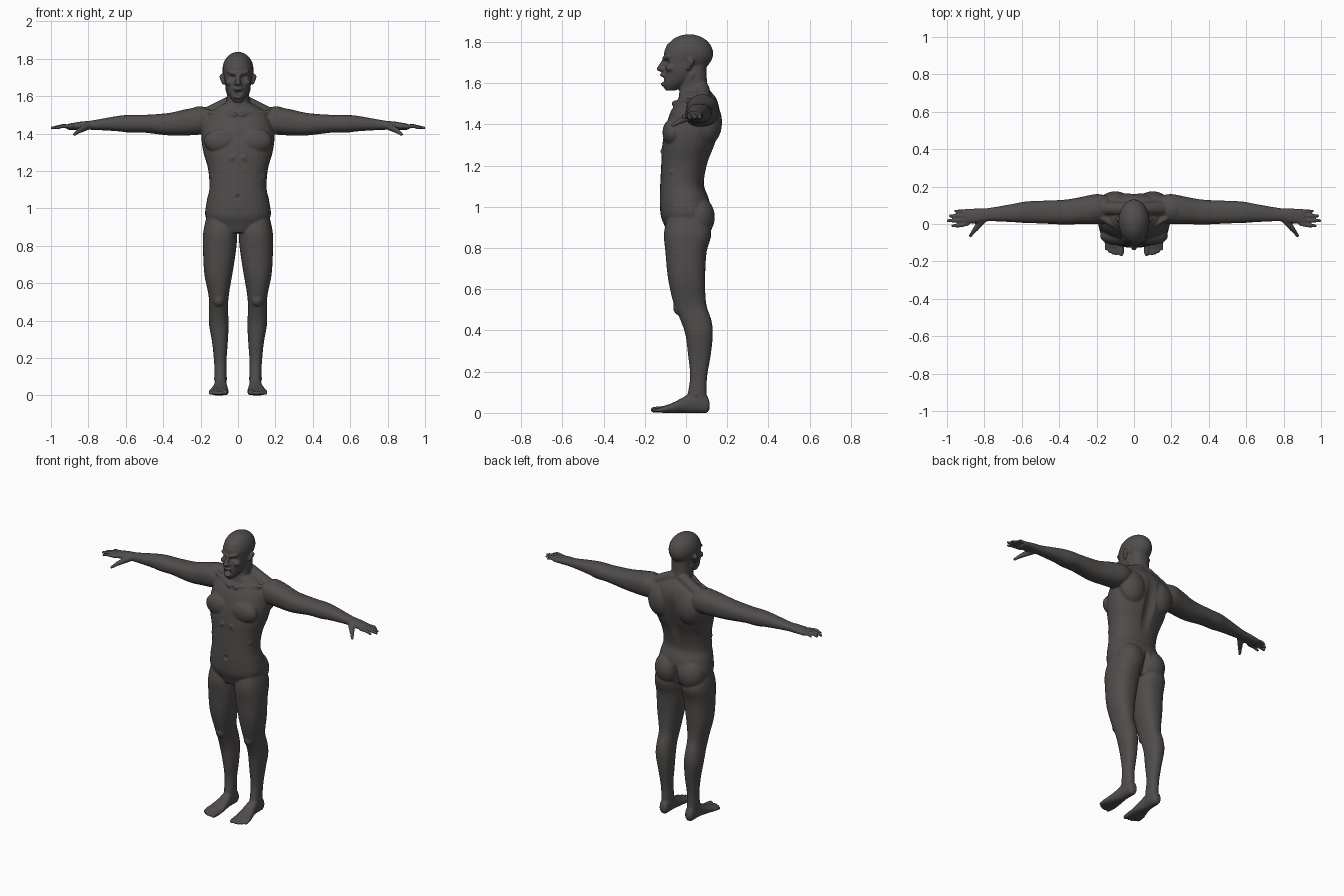
import bpy
import bmesh
from math import cos, sin, pi, copysign
from mathutils import Matrix, Vector

cube = bpy.data.objects.get("Cube")
if cube:
    bpy.data.objects.remove(cube, do_unlink=True)

# Everything is modelled in centimetres and converted at the end
SIDES = (1, -1)


def spline(rings, steps=5):
    """Smooth a list of ring measurements."""
    out = []
    for i in range(len(rings) - 1):
        picks = (max(i - 1, 0), i, i + 1, min(i + 2, len(rings) - 1))
        a, b, c, d = (Vector(rings[k]) for k in picks)
        for s in range(steps):
            t = s / steps
            out.append(b + (c - a) * t / 2 + (a * 2 - b * 5 + c * 4 - d) * t**2 / 2
                       + (b * 3 - a - c * 3 + d) * t**3 / 2)
    return out + [Vector(rings[-1])]


def loft(bm, rings, axis, side=1, power=2.3, sides=32):
    """Skin rings of (position, low, high, low, high) along an axis."""
    loops = []
    for pos, lo_a, hi_a, lo_b, hi_b in spline(rings):
        loop = []
        for k in range(sides):
            ca, sa = cos(2 * pi * k / sides), sin(2 * pi * k / sides)
            a = (lo_a + hi_a) / 2 + (hi_a - lo_a) / 2 * copysign(abs(ca) ** (2 / power), ca)
            b = (lo_b + hi_b) / 2 + (hi_b - lo_b) / 2 * copysign(abs(sa) ** (2 / power), sa)
            x, y, z = {"x": (pos, a, b), "y": (a, pos, b), "z": (a, b, pos)}[axis]
            loop.append(bm.verts.new((x * side, y, z)))
        loops.append(loop)
    for low, high in zip(loops, loops[1:]):
        for k in range(sides):
            n = (k + 1) % sides
            bm.faces.new((low[k], low[n], high[n], high[k]))
    bm.faces.new(loops[0])
    bm.faces.new(loops[-1])


def blob(bm, centre, radii, side=1):
    """Ellipsoid muscle or feature."""
    x, y, z = centre
    mat = Matrix.Translation((x * side, y, z)) @ Matrix.Diagonal((*radii, 1))
    bmesh.ops.create_uvsphere(bm, u_segments=24, v_segments=16, radius=1, matrix=mat)


def limb(bm, start, end, r_start, r_end, side=1):
    """Tapered capsule."""
    mirror = Vector((side, 1, 1))
    p, q = Vector(start) * mirror, Vector(end) * mirror
    turn = (q - p).to_track_quat("Z", "Y").to_matrix().to_4x4()
    bmesh.ops.create_cone(bm, cap_ends=True, segments=20, radius1=r_start, radius2=r_end,
                          depth=(q - p).length, matrix=Matrix.Translation((p + q) / 2) @ turn)
    blob(bm, p, (r_start,) * 3)
    blob(bm, q, (r_end,) * 3)


def dent(mesh, centre, radii, depth):
    """Press a soft hollow into the skin along y."""
    for v in mesh.vertices:
        d = sum(((p - c) / r) ** 2 for p, c, r in zip(v.co, centre, radii))
        if d < 1:
            v.co.y += depth * (1 - d) ** 2


body = bmesh.new()

# Torso: height, half width, front, back
torso = [(87, 8, -9, 8), (91, 14, -10.5, 11), (96, 17.5, -12.3, 12.5), (104, 16.7, -12.7, 11),
         (111, 15.3, -12.5, 8.7), (121, 16, -12, 10.5), (130, 18.5, -11.5, 14),
         (138, 19.5, -10, 16), (146, 18, -7.5, 16.5), (152, 14, -4, 15), (156, 8, -3, 12)]
loft(body, [(z, -w, w, f, b) for z, w, f, b in torso], "z")

# Neck, face and skull
neck = [(146, 9, -5, 15), (152, 7.2, -3.7, 13), (158, 6.1, -3, 10.7), (164, 6, -2, 10), (171, 6, 0, 10)]
loft(body, [(z, -w, w, f, b) for z, w, f, b in neck], "z")
face = [(156.5, 2, -10, -5), (159, 4, -11.2, 0), (162, 5.7, -11.2, 5), (166, 6.9, -11, 7),
        (170, 7.4, -10.5, 8), (175, 7.6, -10.6, 8), (179, 6, -9, 8)]
loft(body, [(z, -w, w, f, b) for z, w, f, b in face], "z", power=2)
blob(body, (0, 1.5, 174.4), (8.3, 11.7, 9.3))
limb(body, (0, -10.5, 171), (0, -12.8, 167), 1, 1.4)
blob(body, (0, -11, 163.9), (2.7, 1.7, 1.1))
blob(body, (0, -10.8, 159.6), (2.5, 1.6, 1.1))
for s in SIDES:
    limb(body, (1.2, -10.7, 172), (5, -8.7, 173), 1, .9, s)
    blob(body, (1.3, -11.5, 166.7), (1, 1.3, .9), s)
    blob(body, (4.6, -7.6, 167.3), (2.2, 2.4, 1.8), s)
    limb(body, (8.4, 2.5, 170.4), (7.7, 1, 167), 1.6, 1, s)
    limb(body, (1.5, -4, 149), (5, 3, 164), 1.2, 1.8, s)

# Arms: position, front, back, bottom, top
arm = [(14, 1, 15, 141, 152.5), (20, 0, 16, 139.5, 154), (28, 0, 14.5, 139, 153),
       (37, -.3, 13, 139, 151), (50, .3, 12.4, 140.5, 150), (58, .5, 12, 140.5, 150),
       (65, 1, 10.7, 141.3, 149.3), (78, 1.5, 8.5, 142, 147), (84, .5, 8.3, 142, 146.4),
       (91, 0, 8, 142, 145.2)]
fingers = [(98, -1, .9), (100.5, 1.8, 1), (99.3, 4.4, .95), (96.5, 6.9, .8)]

# Legs: height, inner, outer, front, back
leg = [(95, 2, 17, -9, 10), (87, .5, 18.6, -10.7, 12.3), (78, 1, 18.7, -10, 10),
       (65, 3, 18, -8.7, 9.3), (53, 5, 15.7, -6, 9.8), (45, 5.3, 15.5, -2.7, 12.3),
       (38, 5, 15.5, -.3, 13), (28, 5.5, 13.8, 1, 12), (18, 6.2, 12.8, 2, 10.3),
       (10, 6.2, 12.5, 1, 10), (4, 6.5, 12.3, 0, 10.5)]

# Feet: position, inner, outer, bottom, top
foot = [(11.5, 7.5, 11, 2, 5), (10, 6.5, 12, 0, 8.5), (6, 6, 12.5, 0, 10), (2, 6, 12.7, 0, 9.5),
        (-2, 5.5, 13.5, 0, 7.2), (-7, 5, 15, 0, 4.7), (-11, 5, 15.5, 0, 3.3), (-13, 6, 14.5, .5, 2.5)]

for s in SIDES:
    loft(body, arm, "x", s)
    for tip, y, r in fingers:
        limb(body, (89, y * .85 + .9, 143.7), (94, y, 144), r + .2, r + .1, s)
        limb(body, (94, y, 144), (tip - r, y, 143), r + .1, r * .85, s)
    limb(body, (81, 2, 143.7), (85, -3, 141.5), 2, 1.4, s)
    limb(body, (85, -3, 141.5), (87.5, -6.3, 139.5), 1.3, .9, s)
    loft(body, leg, "z", s)
    loft(body, foot, "y", s)
    # Toes shrink and step back towards the outside
    limb(body, (6.8, -11, 1.7), (6.8, -15.8, 1.5), 1.7, 1.4, s)
    for k in range(4):
        x = 9.3 + k * 1.8
        limb(body, (x, -9, 2), (x, -15.8 + k * k * .3, 1.2), 1.1, 1, s)
    # Muscle masses
    blob(body, (8, 5.8, 95), (9, 8.2, 10), s)
    blob(body, (8.7, -6.2, 136), (9.5, 5.2, 7), s)
    blob(body, (10, 10.5, 141), (9, 7, 11), s)
    blob(body, (20.5, 7.8, 147.3), (7.5, 7.7, 7.3), s)
    limb(body, (3.5, 8, 157), (16, 8.5, 150.5), 3.5, 3.8, s)
    limb(body, (2, -5.5, 150), (17, 3, 151.5), 1.5, 1.5, s)
    limb(body, (3, -11, 127), (13, -6.5, 117), 1.5, 1.5, s)
    blob(body, (10.2, -3.6, 51), (3, 2.6, 3.5), s)
    blob(body, (9.3, 5, 9), (3.7, 2, 2), s)

bmesh.ops.recalc_face_normals(body, faces=body.faces)
draft_mesh = bpy.data.meshes.new("body_draft")
body.to_mesh(draft_mesh)
body.free()
draft = bpy.data.objects.new("body_draft", draft_mesh)
bpy.context.collection.objects.link(draft)

# Fuse the masses into one skin and soften it
fuse = draft.modifiers.new("Fuse", "REMESH")
fuse.mode = "VOXEL"
fuse.voxel_size = .5
soften = draft.modifiers.new("Soften", "SMOOTH")
soften.factor = .5
soften.iterations = 6
graph = bpy.context.evaluated_depsgraph_get()
mesh = bpy.data.meshes.new_from_object(draft.evaluated_get(graph))
bpy.data.objects.remove(draft, do_unlink=True)

# Open mouth, eye sockets, navel, spine and buttock grooves
dent(mesh, (0, -12, 161.7), (2.4, 4, 1.9), 3)
for s in SIDES:
    dent(mesh, (s * 3.2, -10.3, 170.2), (2.3, 4, 1.6), 1.5)
dent(mesh, (0, -13, 106), (1.6, 3, 2), 1.2)
dent(mesh, (0, 14, 130), (5, 9, 24), -1.8)
dent(mesh, (0, 12, 93), (2.5, 9, 10), -3)

# Finished figure in units
mesh.transform(Matrix.Scale(.01, 4))
mesh.name = "body"
mesh.polygons.foreach_set("use_smooth", [True] * len(mesh.polygons))
figure = bpy.data.objects.new("body", mesh)
bpy.context.collection.objects.link(figure)

# Dark grey skin
skin = bpy.data.materials.new("dark grey skin")
skin.use_nodes = True
colour = (.08, .074, .071, 1)
skin.diffuse_color = colour
skin.node_tree.nodes["Principled BSDF"].inputs["Base Color"].default_value = colour
mesh.materials.clear()
mesh.materials.append(skin)
